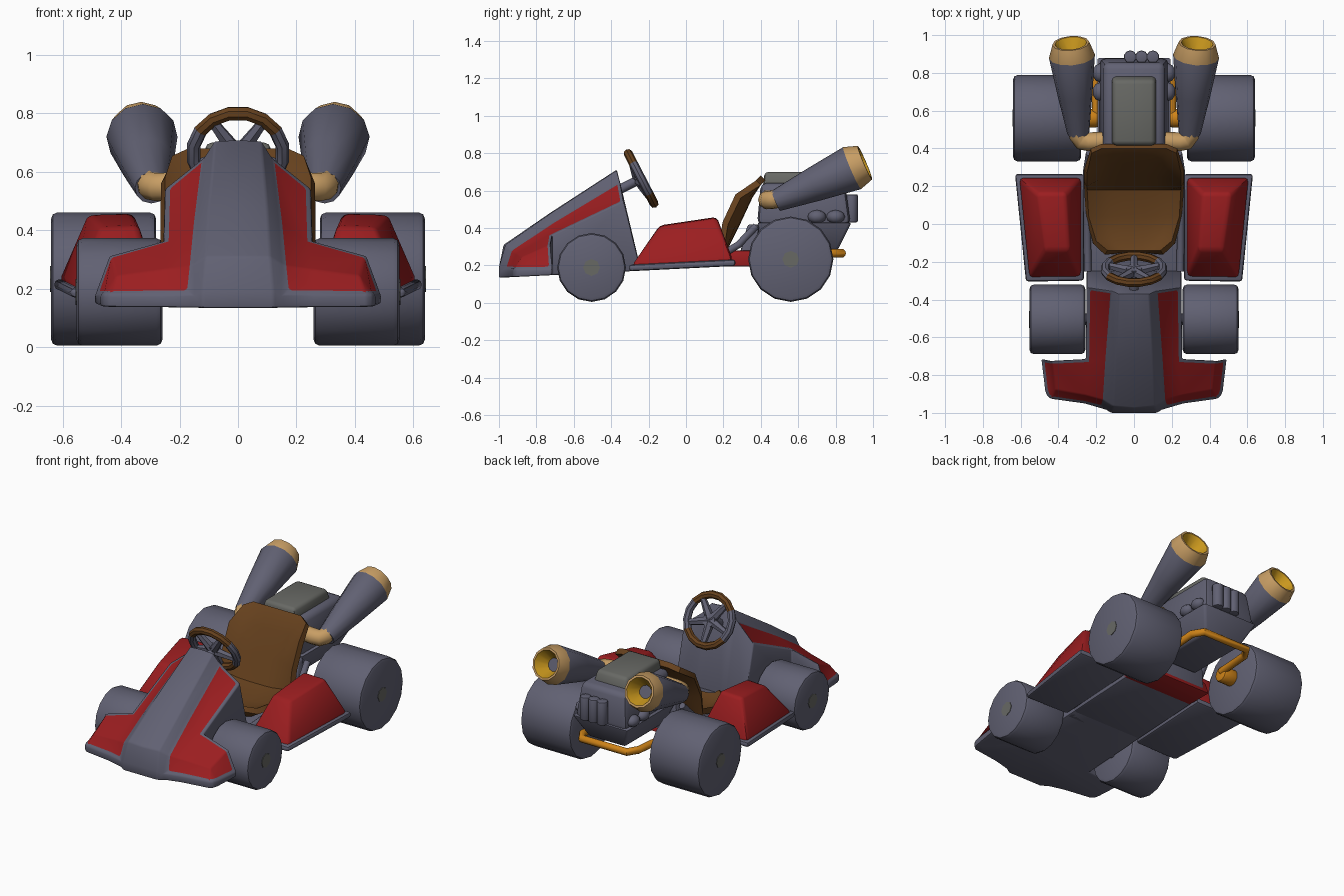
import bpy, bmesh, math
from mathutils import Vector, Matrix

if "Cube" in bpy.data.objects:
    bpy.data.objects.remove(bpy.data.objects["Cube"])


def material(name, *srgb):
    m = bpy.data.materials.new(name)
    m.use_nodes = True
    col = [(c / 255) ** 2.2 for c in srgb] + [1]
    m.diffuse_color = col
    m.node_tree.nodes["Principled BSDF"].inputs["Base Color"].default_value = col
    return m


GREY = material("slate grey", 97, 97, 114)
RED = material("red paint", 154, 35, 37)
BROWN = material("brown leather", 102, 67, 35)
TAN = material("tan metal", 198, 156, 100)
GOLD = material("gold", 200, 150, 35)
ORANGE = material("orange pipe", 205, 130, 30)
OLIVE = material("olive grey", 103, 104, 100)


def floor(y):
    return 0.135 + 0.05 * (y + 0.98)


def finish(ob, mats, bevel=0, mirror=False, segments=2, limit=0.5):
    """Add materials, mirror and bevel, then apply and shade."""
    for m in mats:
        ob.data.materials.append(m)
    if mirror:
        ob.modifiers.new("Mirror", 'MIRROR')
    if bevel:
        b = ob.modifiers.new("Bevel", 'BEVEL')
        b.width, b.segments, b.angle_limit = bevel, segments, limit
    bpy.ops.object.select_all(action='DESELECT')
    ob.select_set(True)
    bpy.context.view_layer.objects.active = ob
    bpy.ops.object.convert(target='MESH')
    bpy.ops.object.shade_smooth_by_angle(angle=0.75)
    return ob


def make(name, bm, mats, **kw):
    bmesh.ops.recalc_face_normals(bm, faces=bm.faces)
    me = bpy.data.meshes.new(name)
    bm.to_mesh(me)
    bm.free()
    ob = bpy.data.objects.new(name, me)
    bpy.context.collection.objects.link(ob)
    return finish(ob, mats, **kw)


def hull(name, pts, mat, **kw):
    bm = bmesh.new()
    for p in pts:
        bm.verts.new(p)
    bmesh.ops.convex_hull(bm, input=bm.verts)
    bmesh.ops.dissolve_limit(bm, angle_limit=0.03, verts=bm.verts, edges=bm.edges)
    return make(name, bm, [mat], **kw)


def frustum(x0, y0, y1, z0, x1, y2, y3, z1):
    """Corners of a tapered block, symmetric in x."""
    low = [(s * x0, y, z0) for s in (-1, 1) for y in (y0, y1)]
    return low + [(s * x1, y, z1) for s in (-1, 1) for y in (y2, y3)]


def rod(name, a, b, r, mat, sides=16, r2=None, **kw):
    a, b = Vector(a), Vector(b)
    bm = bmesh.new()
    rot = (b - a).to_track_quat('Z', 'Y').to_matrix().to_4x4()
    bmesh.ops.create_cone(bm, cap_ends=True, segments=sides, radius1=r,
                          radius2=r if r2 is None else r2, depth=(b - a).length,
                          matrix=Matrix.Translation((a + b) / 2) @ rot)
    return make(name, bm, [mat], **kw)


def tube(name, pts, r, mat, **kw):
    cu = bpy.data.curves.new(name, 'CURVE')
    cu.dimensions, cu.bevel_depth, cu.bevel_resolution = '3D', r, 3
    cu.use_fill_caps = True
    sp = cu.splines.new('POLY')
    sp.points.add(len(pts) - 1)
    for q, p in zip(sp.points, pts):
        q.co = (*p, 1)
    ob = bpy.data.objects.new(name, cu)
    bpy.context.collection.objects.link(ob)
    return finish(ob, [mat], **kw)


# Nose: half grid of points, red panels inset, mirrored and closed to the floor
rows = [
    [(0, -1, .19), (.12, -1, .19), (.16, -.975, .18), (.26, -.95, .18), (.44, -.925, .18), (.46, -.91, .18)],
    [(0, -.975, .31), (.11, -.965, .31), (.15, -.94, .285), (.26, -.91, .27), (.42, -.88, .25), (.47, -.88, .18)],
    [(0, -.72, .485), (.10, -.72, .48), (.138, -.72, .435), (.255, -.715, .365), (.44, -.725, .315), (.49, -.715, .18)],
    [(0, -.37, .712), (.08, -.37, .708), (.112, -.355, .655), (.25, -.335, .545)],
]
bm = bmesh.new()
grid = [[bm.verts.new(p) for p in row] for row in rows]
red = []
for lo, hi in zip(grid, grid[1:]):
    for c in range(len(hi) - 1):
        f = bm.faces.new((lo[c], lo[c + 1], hi[c + 1], hi[c]))
        if c > 1:
            f.material_index = 1
            red.append(f)
bm.normal_update()
ring = bmesh.ops.inset_region(bm, faces=red, thickness=.018, depth=-.006,
                              use_boundary=True, use_even_offset=True)
for f in ring["faces"]:
    f.material_index = 0
bmesh.ops.mirror(bm, geom=bm.verts[:] + bm.edges[:] + bm.faces[:], axis='X', merge_dist=.001)
rim = [e for e in bm.edges if e.is_boundary]
skirt = bmesh.ops.extrude_edge_only(bm, edges=rim)["geom"]
for g in skirt:
    if isinstance(g, bmesh.types.BMVert):
        if g.co.y > -.45:
            g.co.y = -.24
        g.co.z = floor(g.co.y)
    elif isinstance(g, bmesh.types.BMFace):
        g.material_index = 0
base = bmesh.ops.contextual_create(bm, geom=[g for g in skirt if isinstance(g, bmesh.types.BMEdge)])
for f in base["faces"]:
    f.material_index = 0
make("nose", bm, [GREY, RED], bevel=.008)

# Floor pan, cockpit side rails and red tail block
hull("floor_pan", [(s * x, y, floor(y) + h) for s in (-1, 1) for h in (0, .035)
                   for x, y in ((.25, -.32), (.25, .26))], GREY, bevel=.01)
tube("cockpit_rails", [(.245, -.25, .21), (.25, .18, .25), (.25, .28, .31), (.235, .375, .41)],
     .02, GREY, mirror=True)
hull("tail_block", frustum(.25, .2, .39, .195, .25, .2, .36, .28), RED, bevel=.01)

# Side pods with grey rims
hull("pod_rims", [(x, y, floor(y) + h) for h in (0, .035) for x, y in
                  ((.265, -.3), (.572, -.305), (.63, .265), (.265, .265))],
     GREY, mirror=True, bevel=.015)
hull("side_pods", [(.275, -.288, .195), (.56, -.292, .195), (.615, .252, .225), (.275, .252, .225),
                   (.34, -.14, .415), (.47, -.14, .41), (.515, .165, .455), (.36, .165, .46)],
     RED, mirror=True, bevel=.022)

# Wheels and hub plates
for name, y, r, x0, x1 in (("front", -.505, .184, .258, .553), ("rear", .56, .228, .28, .64)):
    rod(name + "_wheels", (x0, y, r + .005), (x1, y, r + .005), r, GREY,
        mirror=True, bevel=.022, limit=1)
    rod(name + "_hub_plates", (x1 - .001, y, r + .005), (x1 + .003, y, r + .005), .045, OLIVE,
        sides=8, mirror=True)
rod("front_axle", (-.3, -.505, .19), (.3, -.505, .19), .03, GREY)
rod("rear_hubs", (.19, .56, .235), (.3, .56, .235), .05, ORANGE, mirror=True, bevel=.015, limit=1)

# Bucket seat: curved shell with raised edges
bm = bmesh.new()
profile = [(-.14, .25, .14), (-.09, .235, .20), (.04, .24, .24), (.18, .28, .248),
           (.255, .43, .25), (.325, .58, .25), (.375, .655, .225), (.40, .68, .17)]
cols = [i / 4 for i in range(-4, 5)]
grid = [[bm.verts.new((t * w, y - .06 * t ** 4 * (.3 < z < .62), z + .04 * t ** 4 * (z < .4)))
         for t in cols] for y, z, w in profile]
for a, b in zip(grid, grid[1:]):
    for i in range(8):
        bm.faces.new((a[i], a[i + 1], b[i + 1], b[i]))
bm.normal_update()
bmesh.ops.solidify(bm, geom=bm.faces[:], thickness=.035)
make("seat", bm, [BROWN])
hull("seat_mount", frustum(.22, .27, .38, .2, .2, .33, .39, .42), GREY, bevel=.015)

# Steering wheel, built flat then tilted towards the seat
tilt = Matrix.Translation((0, -.24, .665)) @ Matrix.Rotation(math.radians(-62.6), 4, 'X')
bm = bmesh.new()
N, M = 16, 8
loop = []
for i in range(N):
    a = math.tau * (i + .5) / N
    loop.append([bm.verts.new(tilt @ Vector(((.154 + .024 * math.cos(b)) * math.cos(a),
                                             (.154 + .024 * math.cos(b)) * math.sin(a),
                                             .024 * math.sin(b))))
                 for b in (math.tau * j / M for j in range(M))])
for i in range(N):
    for j in range(M):
        k, l = (i + 1) % N, (j + 1) % M
        f = bm.faces.new((loop[i][j], loop[k][j], loop[k][l], loop[i][l]))
        f.material_index = int(abs(math.sin(math.tau * (i + 1) / N)) > .6)
make("steering_wheel", bm, [GREY, BROWN])
for i in range(5):
    a = math.pi / 2 + math.tau * i / 5
    rod(f"wheel_spoke_{i + 1}", tilt @ Vector((0, 0, -.015)),
        tilt @ Vector((.145 * math.cos(a), .145 * math.sin(a), 0)), .03, GREY, sides=6, r2=.018)
rod("steering_hub", tilt @ Vector((0, 0, -.03)), tilt @ Vector((0, 0, .01)), .042, GREY, sides=12)
rod("steering_column", tilt @ Vector((0, 0, -.16)), tilt @ Vector((0, 0, -.02)), .025, GREY, sides=10)

# Engine block, cover and fittings
hull("engine_base", frustum(.13, .40, .81, .28, .2, .38, .885, .43), GREY, bevel=.015)
hull("engine_block", frustum(.185, .38, .88, .42, .16, .40, .85, .64), GREY, bevel=.03)
hull("engine_cover", frustum(.12, .41, .79, .61, .11, .42, .76, .70), OLIVE, bevel=.02)
for i, x in enumerate((-.02, .04, .10)):
    rod(f"rear_canister_{i + 1}", (x, .885, .43), (x, .885, .58), .034, GREY, sides=10, bevel=.008, limit=1)
for i, y in enumerate((.70, .80)):
    bm = bmesh.new()
    bmesh.ops.create_uvsphere(bm, u_segments=10, v_segments=6, radius=.04, matrix=
                              Matrix.Translation((.18, y, .46)) @ Matrix.Diagonal((1, 1.25, .9, 1)))
    make(f"engine_knobs_{i + 1}", bm, [GREY], mirror=True)

# Exhausts: elbow plus a lathed flaring cone with a hollow tip
tube("exhaust_elbows", [(.12, .44, .555), (.24, .435, .55), (.275, .44, .548), (.295, .47, .552),
                        (.305, .54, .575)], .05, TAN, mirror=True)
base, axis = Vector((.295, .48, .545)), Vector((.035, .424, .182))
frame = Matrix.Translation(base) @ axis.to_track_quat('Z', 'Y').to_matrix().to_4x4()
lathe = [(.058, 0, 0), (.092, .22, 0), (.122, .445, 1), (.098, .52, 1), (.085, .52, 2), (.04, .44, 0)]
bm = bmesh.new()
S = 12
rings = [[bm.verts.new(frame @ Vector((r * math.cos(math.tau * i / S),
                                       r * math.sin(math.tau * i / S), h)))
          for i in range(S)] for r, h, _ in lathe]
for k in range(len(lathe) - 1):
    for i in range(S):
        j = (i + 1) % S
        f = bm.faces.new((rings[k][i], rings[k][j], rings[k + 1][j], rings[k + 1][i]))
        f.material_index = lathe[k][2]
bm.faces.new(rings[0])
bm.faces.new(rings[-1])
make("exhausts", bm, [GREY, TAN, GOLD], mirror=True)

# Rear bumper bar
half = [(.2, .56, .25), (.2, .77, .265), (.16, .835, .265)]
tube("rear_bumper", half + [(-x, y, z) for x, y, z in reversed(half)], .023, ORANGE)
